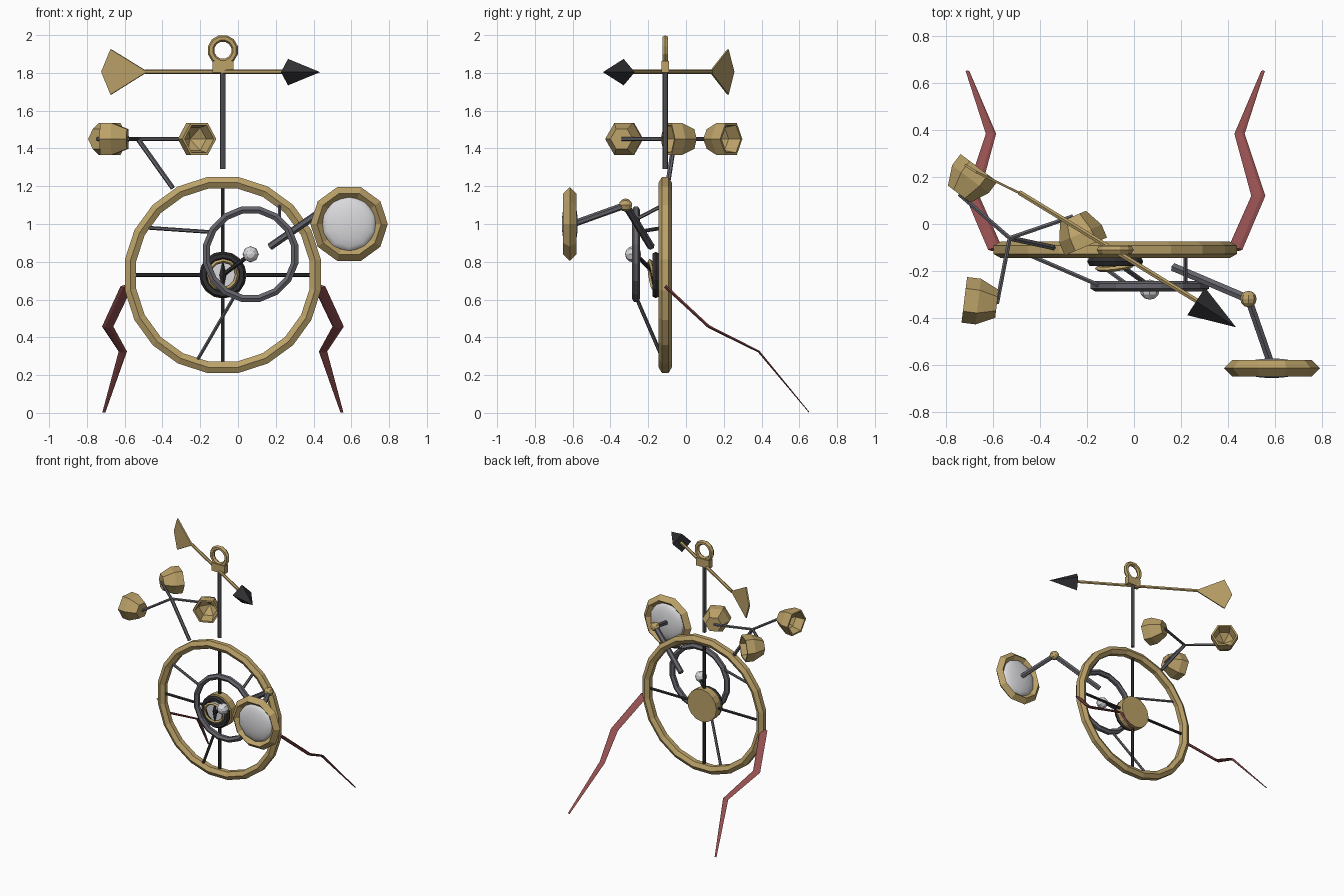
import bpy, bmesh, math
from mathutils import Vector, Matrix

if "Cube" in bpy.data.objects:
    bpy.data.objects.remove(bpy.data.objects["Cube"])


def material(name, rgb):
    m = bpy.data.materials.new(name)
    m.diffuse_color = (*rgb, 1)
    m.use_nodes = True
    m.node_tree.nodes["Principled BSDF"].inputs["Base Color"].default_value = m.diffuse_color
    return m


GOLD = material("brass", (0.50, 0.36, 0.14))
STEEL = material("steel", (0.13, 0.13, 0.15))
BLACK = material("black iron", (0.03, 0.03, 0.034))
RED = material("red legs", (0.30, 0.08, 0.08))
WHITE = material("pale glass", (0.70, 0.70, 0.72))


def finish(bm, name, mat, smooth=False):
    bmesh.ops.recalc_face_normals(bm, faces=bm.faces[:])
    mesh = bpy.data.meshes.new(name)
    bm.to_mesh(mesh)
    bm.free()
    mesh.materials.append(mat)
    for p in mesh.polygons:
        p.use_smooth = smooth
    ob = bpy.data.objects.new(name, mesh)
    bpy.context.collection.objects.link(ob)
    return ob


def bridge(bm, a, b):
    n = len(a)
    return [bm.faces.new((a[i], a[(i + 1) % n], b[(i + 1) % n], b[i])) for i in range(n)]


def ring(name, mat, centre, major, minor, segs, sides, start=0.0, side_start=0.0, turn=None):
    """Faceted hoop whose axis is y."""
    bm = bmesh.new()
    loops = []
    for i in range(segs):
        a = start + math.tau * i / segs
        loop = []
        for j in range(sides):
            b = side_start + math.tau * j / sides
            r = major + minor * math.cos(b)
            loop.append(bm.verts.new((r * math.cos(a), minor * math.sin(b), r * math.sin(a))))
        loops.append(loop)
    for i in range(segs):
        bridge(bm, loops[i], loops[(i + 1) % segs])
    bm.transform(Matrix.Translation(centre) @ (turn or Matrix()))
    return finish(bm, name, mat)


def rod(name, mat, p, q, r1, r2=None, sides=6, spin=0.0):
    """Tapered bar from p to q."""
    p, q = Vector(p), Vector(q)
    d = q - p
    bm = bmesh.new()
    bmesh.ops.create_cone(bm, cap_ends=True, segments=sides, radius1=r1,
                          radius2=r1 if r2 is None else r2, depth=d.length)
    bm.transform(Matrix.Translation((p + q) / 2) @ d.to_track_quat('Z', 'Y').to_matrix().to_4x4()
                 @ Matrix.Rotation(spin, 4, 'Z'))
    return finish(bm, name, mat)


def ball(name, mat, centre, scale, u, v, smooth=False):
    bm = bmesh.new()
    bmesh.ops.create_uvsphere(bm, u_segments=u, v_segments=v, radius=1)
    bm.transform(Matrix.Translation(centre) @ Matrix.Diagonal((*scale, 1)) @ Matrix.Rotation(math.pi / 2, 4, 'X'))
    return finish(bm, name, mat, smooth)


CX, CY, CZ = -0.08, -0.11, 0.73

# Main wheel, spokes and hub
ring("main_wheel", GOLD, (CX, CY, CZ), 0.495, 0.035, 20, 6, math.pi / 20, math.pi / 6)
rod("spoke_across", BLACK, (CX - 0.49, CY, CZ), (CX + 0.49, CY, CZ), 0.011)
rod("spoke_upright", BLACK, (CX, CY, CZ - 0.49), (CX, CY, CZ + 0.49), 0.011)
rod("hub_disc", GOLD, (CX, -0.14, CZ), (CX, -0.08, CZ), 0.125, sides=16)

# Dial on the hub
ring("dial_bezel", BLACK, (CX, -0.16, CZ), 0.102, 0.021, 14, 6, math.pi / 14)
rod("dial_face", WHITE, (CX, -0.146, CZ), (CX, -0.139, CZ), 0.085, sides=14)
ring("gimbal_ring", GOLD, (CX, -0.18, CZ), 0.076, 0.011, 12, 4,
     turn=Matrix.Rotation(0.12, 4, 'Z') @ Matrix.Rotation(0.15, 4, 'X'))
rod("needle_upper", BLACK, (CX, -0.17, CZ), (CX, -0.17, CZ + 0.07), 0.018, 0.002, 4)
rod("needle_lower", BLACK, (CX, -0.17, CZ), (CX, -0.17, CZ - 0.08), 0.018, 0.002, 4)

# Small front wheel with its ball and struts
FX, FY, FZ = 0.067, -0.265, 0.84
ring("front_wheel", STEEL, (FX, FY, FZ), 0.238, 0.022, 16, 6, math.pi / 16, math.pi / 6)
ball("pivot_ball", WHITE, (FX, FY - 0.015, FZ), (0.043, 0.043, 0.043), 8, 6)
rod("pivot_rod", BLACK, (CX, -0.16, CZ), (FX, FY, FZ), 0.012)
for p, q in (((-0.14, FY, 0.957), (-0.475, -0.12, 0.98)),
             ((0.22, FY, 1.025), (0.22, -0.12, 1.10)),
             ((-0.02, FY, 0.615), (-0.215, -0.12, 0.28))):
    rod("strut", STEEL, p, q, 0.01)

# Bent flat legs, mirrored left and right
LEG = ((0.51, -0.11, 0.67, 0.032), (0.61, 0.12, 0.457, 0.030),
       (0.53, 0.385, 0.325, 0.022), (0.63, 0.652, 0.003, 0.008))
for side, label in ((-1, "left_leg"), (1, "right_leg")):
    bm = bmesh.new()
    prev = None
    for k, (x, y, z, w) in enumerate(LEG):
        a, b = LEG[max(k - 1, 0)], LEG[min(k + 1, 3)]
        n = Vector((0, -(b[2] - a[2]), b[1] - a[1])).normalized()
        loop = []
        for j in range(6):
            t = math.tau * j / 6
            off = Vector((math.cos(t) * w, 0, 0)) + n * math.sin(t) * w * 0.3
            loop.append(bm.verts.new(Vector((CX + side * x, y, z)) + off))
        if prev:
            bridge(bm, prev, loop)
        else:
            bm.faces.new(loop)
        prev = loop
    bm.faces.new(prev)
    finish(bm, label, RED)

# Weather vane: pole, arrow, block and top ring
rod("vane_pole", STEEL, (CX, CY, 1.29), (CX, CY, 1.81), 0.014, sides=8)
rod("arrow_shaft", GOLD, (-0.49, 0.135, 1.806), (0.28, -0.335, 1.806), 0.012)
rod("arrow_head", BLACK, (0.265, -0.33, 1.804), (0.435, -0.44, 1.804), 0.07, 0.0, 4)
bm = bmesh.new()
bmesh.ops.create_cube(bm, size=1)
bm.transform(Matrix.Translation((CX, CY, 1.832)) @ Matrix.Diagonal((0.112, 0.042, 0.062, 1)))
finish(bm, "vane_block", GOLD)
ring("top_ring", GOLD, (CX, CY, 1.92), 0.064, 0.018, 12, 6, math.pi / 12)

# Thin kite-shaped tail
bm = bmesh.new()
side = Vector((0.545, 0.84, 0)) * 0.005
kite = [Vector(p) for p in ((-0.48, 0.128, 1.806), (-0.673, 0.222, 1.925),
                            (-0.722, 0.252, 1.806), (-0.673, 0.222, 1.685))]
front = [bm.verts.new(p - side) for p in kite]
back = [bm.verts.new(p + side) for p in kite]
bridge(bm, front, back)
bm.faces.new(front)
bm.faces.new(back[::-1])
finish(bm, "arrow_tail", GOLD)

# Wind cups on three arms
AX = Vector((-0.53, -0.06, 1.45))
rod("cup_support", STEEL, (-0.345, -0.10, 1.19), AX, 0.013)
for deg in (23, 143, 263):
    a = math.radians(deg)
    out = Vector((math.cos(a), math.sin(a), 0))
    tan = Vector((math.sin(a), -math.cos(a), 0))
    tip = AX + out * 0.285
    rod("cup_arm", STEEL, AX, tip + tan * 0.02, 0.01)
    bm = bmesh.new()
    loops = []
    # Outer wall from the small base to the rim, then a hollow running to a point
    for t, r in ((0.02, 0.06), (0.10, 0.098), (0.16, 0.098), (0.16, 0.084), (0.09, 0.07)):
        loops.append([bm.verts.new(tip + tan * t + out * r * math.cos(math.tau * j / 6)
                                   + Vector((0, 0, r * math.sin(math.tau * j / 6)))) for j in range(6)])
    for l1, l2 in zip(loops, loops[1:]):
        bridge(bm, l1, l2)
    bm.faces.new(loops[0])
    deep = bm.verts.new(tip + tan * 0.035)
    for j in range(6):
        bm.faces.new((loops[-1][j], loops[-1][(j + 1) % 6], deep))
    finish(bm, "wind_cup", GOLD)

# Jointed arm carrying the framed lens
JOINT = (0.488, -0.32, 1.10)
LENS = (0.588, -0.615, 1.0)
rod("lens_arm_lower", STEEL, (0.17, -0.185, 0.88), JOINT, 0.02)
rod("lens_arm_upper", STEEL, JOINT, (0.58, -0.585, 1.005), 0.018)
ball("lens_joint", GOLD, JOINT, (0.035, 0.035, 0.035), 8, 6)
ring("lens_frame", GOLD, LENS, 0.17, 0.035, 10, 4)
ball("lens", WHITE, LENS, (0.15, 0.042, 0.15), 10, 10, True)
